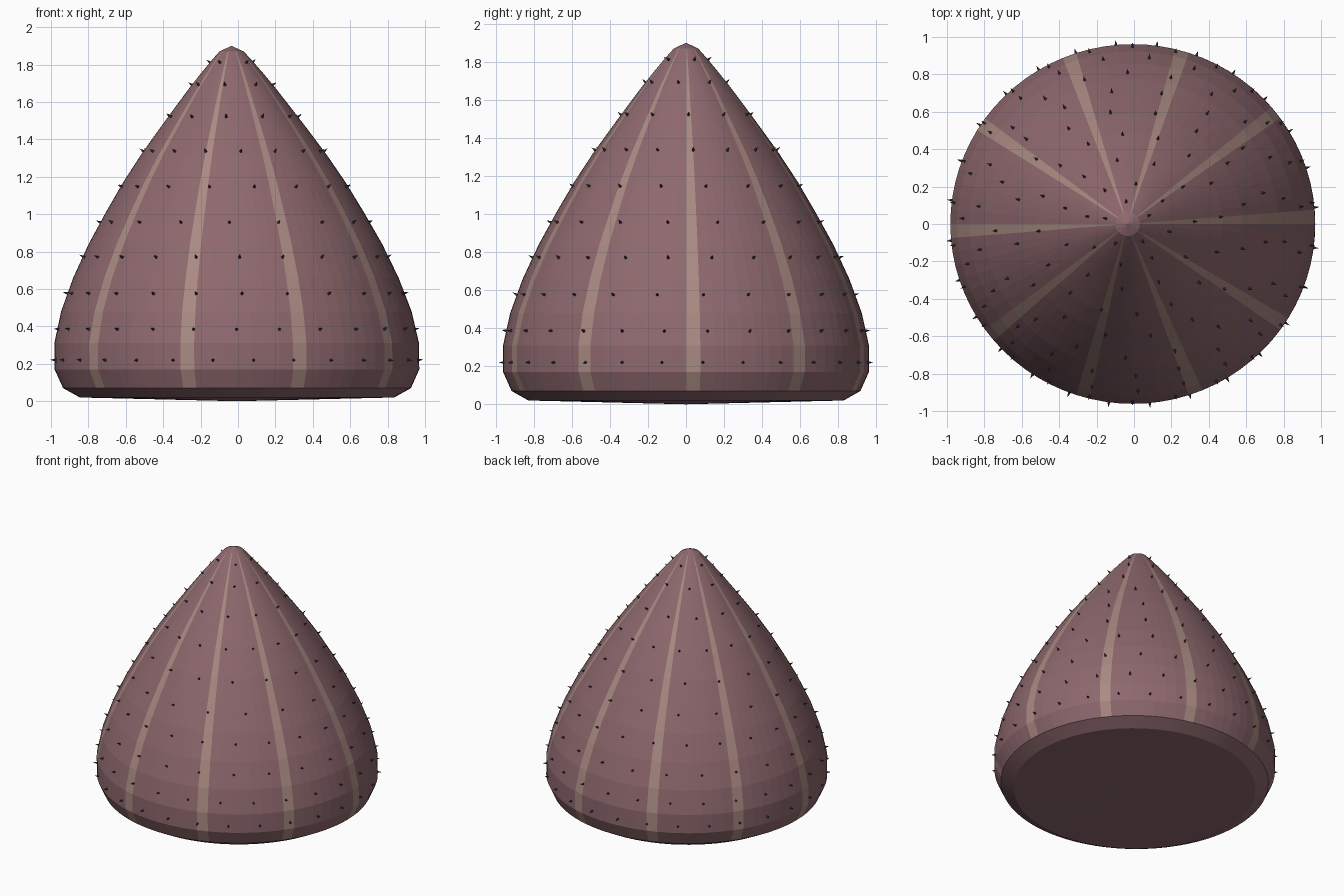
import bpy, bmesh, math, random
from mathutils import Vector, Matrix

if "Cube" in bpy.data.objects:
    bpy.data.objects.remove(bpy.data.objects["Cube"])

random.seed(4)
SEG = 80

# body profile: (radius, height)
PROFILE = [(.84, .02), (.93, .07), (.975, .17), (.975, .31), (.937, .48), (.87, .66),
           (.785, .84), (.69, 1.01), (.595, 1.17), (.495, 1.32), (.40, 1.45), (.31, 1.57),
           (.23, 1.675), (.165, 1.755), (.11, 1.82), (.065, 1.87)]
# spine rows: (height, count, angle of one spine measured from the front)
ROWS = [(.22, 28, 5.3), (.385, 26, 0), (.575, 23, 2), (.77, 22, 1.5), (.955, 17, -2.4),
        (1.145, 16, 10), (1.335, 16, 4.5), (1.52, 11, -6), (1.69, 8, -10.5), (1.81, 5, 40)]


def material(name, rgb):
    m = bpy.data.materials.new(name)
    m.diffuse_color = (*rgb, 1)
    m.use_nodes = True
    m.node_tree.nodes["Principled BSDF"].inputs["Base Color"].default_value = m.diffuse_color
    return m


def make_object(name, bm, mats):
    me = bpy.data.meshes.new(name)
    bm.normal_update()
    bm.to_mesh(me)
    bm.free()
    for m in mats:
        me.materials.append(m)
    ob = bpy.data.objects.new(name, me)
    bpy.context.collection.objects.link(ob)
    return ob


def surface(r, z, a):
    # slightly oval rings, leaning gently toward -x with height
    cx = -.005 - .03 * (z / 1.9) ** 1.5
    return Vector((cx + r * math.cos(a), .986 * r * math.sin(a), z))


def radius_and_slope(z):
    for (r0, z0), (r1, z1) in zip(PROFILE, PROFILE[1:]):
        if z0 <= z <= z1:
            return r0 + (r1 - r0) * (z - z0) / (z1 - z0), (r0 - r1) / (z1 - z0)


body_mat = material("mauve", (.27, .14, .155))
stripe_mat = material("pale_stripe", (.40, .255, .225))
spine_mat = material("dark_spine", (.055, .035, .04))

# body with ten pale stripes, each one face wide
bm = bmesh.new()
rings = [[bm.verts.new(surface(r, z, math.tau * i / SEG)) for i in range(SEG)]
         for r, z in PROFILE]
base = bm.verts.new((-.005, 0, 0))
tip = bm.verts.new((-.035, 0, 1.9))
for i in range(SEG):
    j = (i + 1) % SEG
    bm.faces.new((base, rings[0][j], rings[0][i]))
    for k, (lo, hi) in enumerate(zip(rings, rings[1:])):
        f = bm.faces.new((lo[i], lo[j], hi[j], hi[i]))
        f.material_index = int(i % 8 == 0 and k > 0)
    bm.faces.new((rings[-1][i], rings[-1][j], tip))
make_object("body", bm, [body_mat, stripe_mat])

# tiny spines standing out from the surface
bm = bmesh.new()
for z, count, phase in ROWS:
    r, slope = radius_and_slope(z)
    for i in range(count):
        a = math.radians(phase - 90) + math.tau * i / count
        n = Vector((math.cos(a), math.sin(a), slope)).normalized()
        n = (n + Vector((0, 0, random.uniform(-.15, .15)))).normalized()
        rot = n.to_track_quat('Z', 'Y').to_matrix().to_4x4()
        bmesh.ops.create_cone(bm, cap_ends=True, segments=5, radius1=.01, radius2=0, depth=.034,
                              matrix=Matrix.Translation(surface(r, z, a) + n * .010) @ rot)
make_object("spines", bm, [spine_mat])
